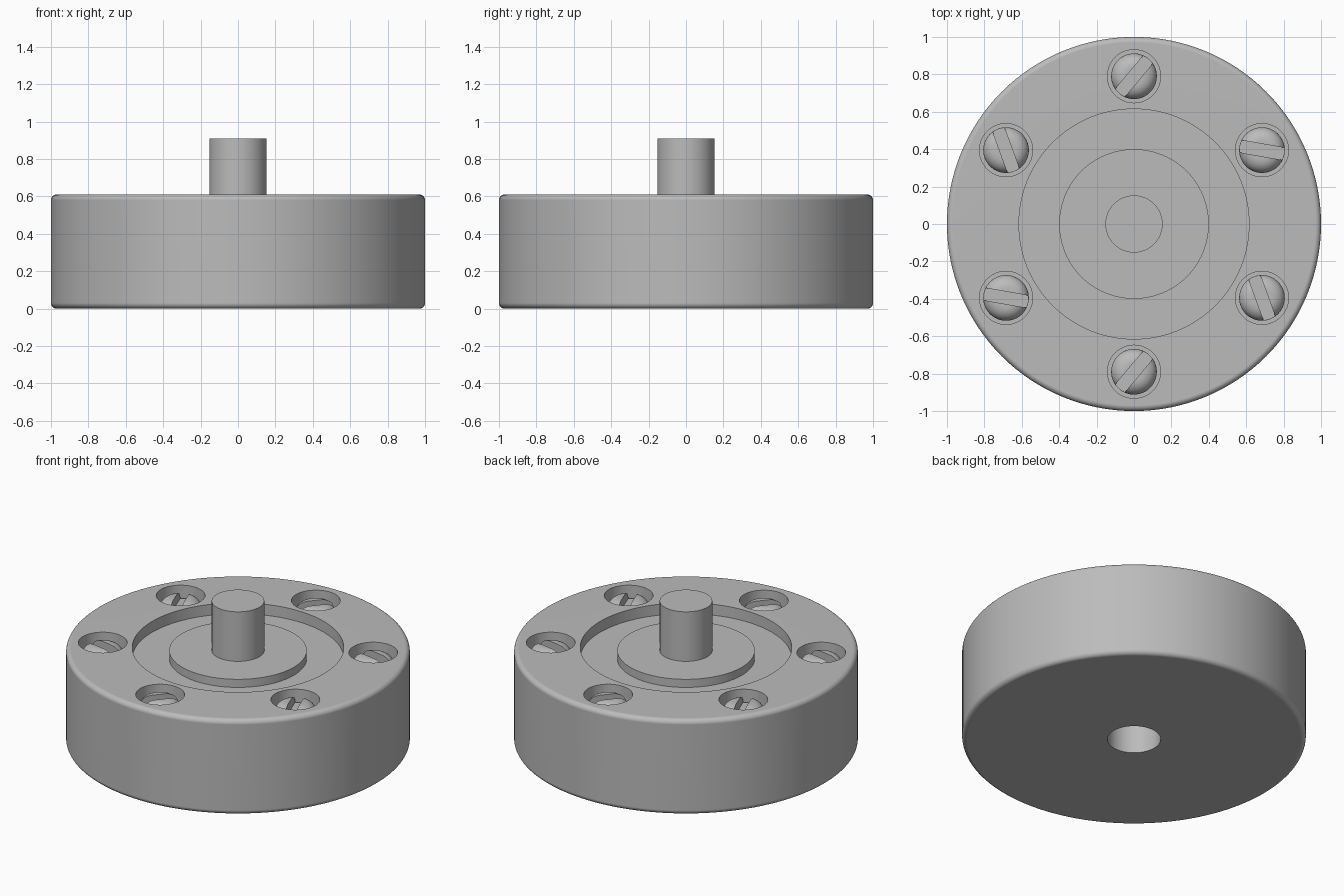
import bpy, bmesh, math
from mathutils import Matrix

cube = bpy.data.objects.get("Cube")
if cube:
    bpy.data.objects.remove(cube, do_unlink=True)

STEEL = bpy.data.materials.new("light_grey_metal")
STEEL.use_nodes = True
GREY = (0.5, 0.5, 0.5, 1)
STEEL.diffuse_color = GREY
STEEL.node_tree.nodes["Principled BSDF"].inputs["Base Color"].default_value = GREY

TOP, RECESS, FILLET = 0.61, 0.54, 0.03
SCREW_COUNT, SCREW_RING = 6, 0.79


def add_object(name, bm):
    bmesh.ops.recalc_face_normals(bm, faces=bm.faces)
    mesh = bpy.data.meshes.new(name)
    bm.to_mesh(mesh)
    bm.free()
    mesh.materials.append(STEEL)
    obj = bpy.data.objects.new(name, mesh)
    bpy.context.collection.objects.link(obj)
    return obj


def lathe(name, profile, sides=96):
    """Spin a radius/height profile, which starts and ends on the axis."""
    bm = bmesh.new()
    verts = [bm.verts.new((r, 0, z)) for r, z in profile]
    edges = [bm.edges.new(pair) for pair in zip(verts, verts[1:])]
    bmesh.ops.spin(bm, geom=verts + edges, cent=(0, 0, 0), axis=(0, 0, 1),
                   angle=math.tau, steps=sides)
    bmesh.ops.remove_doubles(bm, verts=bm.verts, dist=1e-5)
    return add_object(name, bm)


def arc(r, z, rx, rz, start, steps=8):
    """Quarter ellipse, turning anticlockwise from the start angle."""
    angles = [math.radians(start + 90 * i / steps) for i in range(steps + 1)]
    return [(r + rx * math.cos(a), z + rz * math.sin(a)) for a in angles]


def select_only(obj):
    bpy.ops.object.select_all(action='DESELECT')
    obj.select_set(True)
    bpy.context.view_layer.objects.active = obj


def cut(obj, cutter):
    mod = obj.modifiers.new("cut", 'BOOLEAN')
    mod.operation, mod.solver, mod.object = 'DIFFERENCE', 'EXACT', cutter
    select_only(obj)
    bpy.ops.object.modifier_apply(modifier=mod.name)
    bpy.data.objects.remove(cutter, do_unlink=True)


def smooth(obj):
    select_only(obj)
    bpy.ops.object.shade_smooth_by_angle(angle=math.radians(30))
    obj.modifiers.new("even_shading", 'WEIGHTED_NORMAL').keep_sharp = True


# Housing with rounded rims, a round recess on top and a blind bore below
edge = 1 - FILLET
housing = lathe("housing", [(0, 0.3), (0.155, 0.3), (0.155, 0)]
                + arc(edge, FILLET, FILLET, FILLET, -90)
                + arc(edge, TOP - FILLET, FILLET, FILLET, 0)
                + [(0.615, TOP), (0.615, RECESS), (0, RECESS)], 128)

# Screw pockets
screw_angles = [math.radians(30 + i * 360 / SCREW_COUNT) for i in range(SCREW_COUNT)]
bm = bmesh.new()
for a in screw_angles:
    spot = Matrix.Translation((SCREW_RING * math.cos(a), SCREW_RING * math.sin(a), TOP))
    bmesh.ops.create_cone(bm, cap_ends=True, segments=48, radius1=0.142,
                          radius2=0.142, depth=0.24, matrix=spot)
cut(housing, add_object("pocket_cutter", bm))
smooth(housing)

# Raised boss and shaft
smooth(lathe("boss", [(0, 0.52), (0.4, 0.52), (0.4, 0.592), (0, 0.592)]))
smooth(lathe("shaft", [(0, 0.5), (0.153, 0.5), (0.153, 0.91), (0, 0.91)], 64))

# Domed slotted screw heads, all turned the same way relative to the centre
head = lathe("screw_1", [(0, 0.47), (0.122, 0.47)]
             + arc(0.05, 0.53, 0.072, 0.065, 0) + [(0, 0.595)], 48)
bm = bmesh.new()
bmesh.ops.create_cube(bm, size=1, matrix=Matrix.Translation((0, 0, 0.59))
                      @ Matrix.Diagonal((0.4, 0.066, 0.11, 1)))
cut(head, add_object("slot_cutter", bm))
smooth(head)
for i, a in enumerate(screw_angles):
    screw = head
    if i:
        screw = head.copy()
        screw.name = f"screw_{i + 1}"
        bpy.context.collection.objects.link(screw)
    screw.location = (SCREW_RING * math.cos(a), SCREW_RING * math.sin(a), 0)
    screw.rotation_euler.z = a - math.radians(40)
